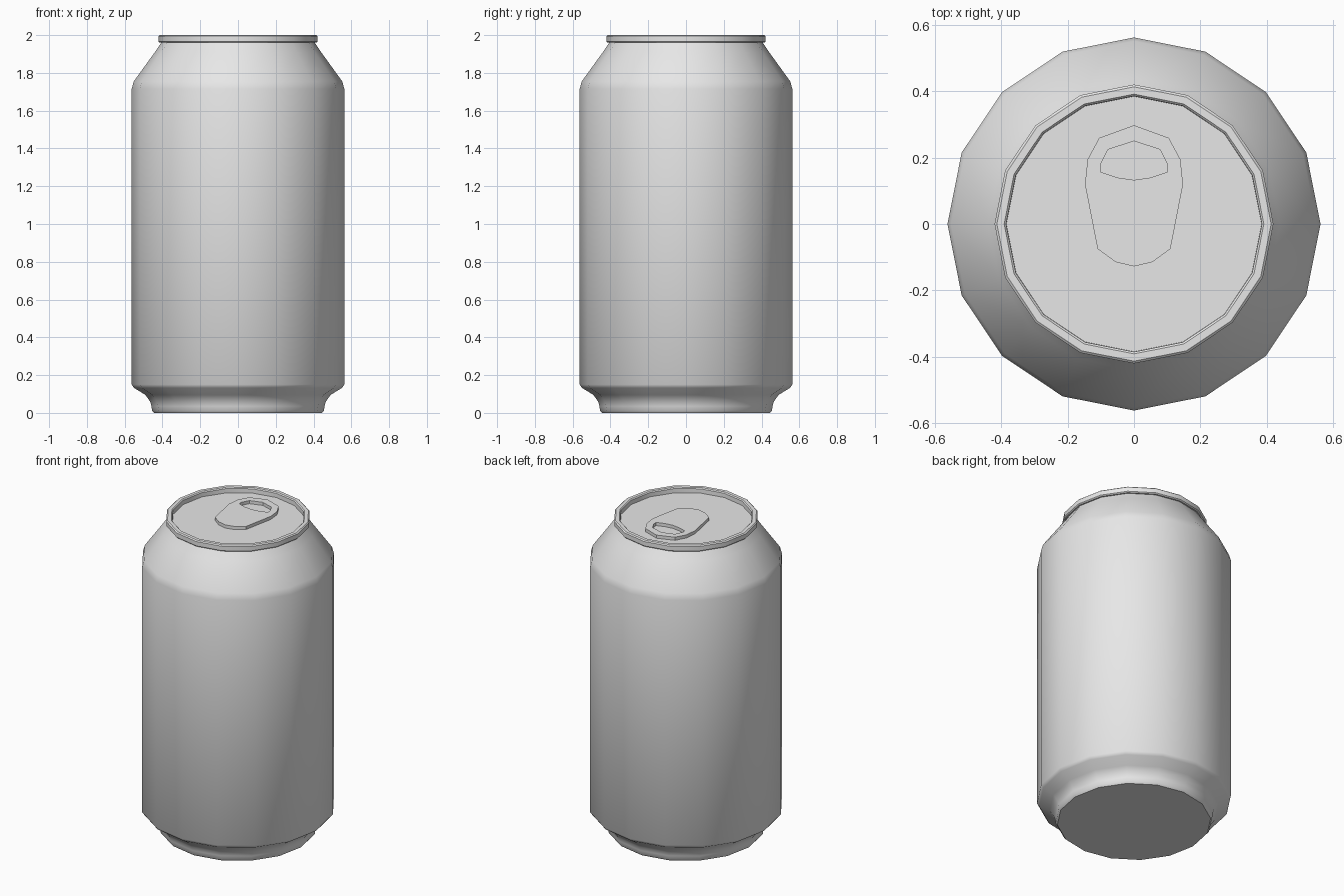
import bpy, bmesh, math

SIDES = 16

if "Cube" in bpy.data.objects:
    bpy.data.objects.remove(bpy.data.objects["Cube"])

metal = bpy.data.materials.new("grey metal")
metal.use_nodes = True
metal.diffuse_color = (0.8, 0.8, 0.8, 1)
metal.node_tree.nodes["Principled BSDF"].inputs["Base Color"].default_value = (0.8, 0.8, 0.8, 1)


def finish(obj, angle):
    obj.data.materials.clear()
    obj.data.materials.append(metal)
    bpy.ops.object.select_all(action='DESELECT')
    obj.select_set(True)
    bpy.context.view_layer.objects.active = obj
    bpy.ops.object.shade_smooth_by_angle(angle=math.radians(angle))


def lathe(name, profile, closed=False, cap=False, angle=40):
    """Turn a (radius, height) profile around z; optionally close it or cap its first ring."""
    bm = bmesh.new()
    rings = []
    for r, z in profile:
        ring = []
        for i in range(SIDES):
            a = math.tau * i / SIDES
            ring.append(bm.verts.new((r * math.cos(a), r * math.sin(a), z)))
        rings.append(ring)
    pairs = list(zip(rings, rings[1:]))
    if closed:
        pairs.append((rings[-1], rings[0]))
    for low, high in pairs:
        for i in range(SIDES):
            j = (i + 1) % SIDES
            bm.faces.new((low[i], low[j], high[j], high[i]))
    if cap:
        bm.faces.new(rings[0][::-1])
    mesh = bpy.data.meshes.new(name)
    bm.to_mesh(mesh)
    bm.free()
    obj = bpy.data.objects.new(name, mesh)
    bpy.context.collection.objects.link(obj)
    finish(obj, angle)
    return obj


# Body wall with the stepped foot, shoulder and neck
lathe("can_body", [(0.445, 0), (0.455, 0.012), (0.458, 0.035), (0.465, 0.06),
                   (0.49, 0.095), (0.55, 0.132), (0.563, 0.15), (0.563, 1.715),
                   (0.552, 1.755), (0.44, 1.91), (0.405, 1.962)], cap=True, angle=50)

# Rolled rim around the lid
lathe("rim", [(0.385, 1.96), (0.415, 1.96), (0.421, 1.966), (0.421, 1.994),
              (0.414, 2.0), (0.392, 2.0), (0.386, 1.994)], closed=True, angle=30)

# Recessed lid
bpy.ops.mesh.primitive_circle_add(vertices=SIDES, radius=0.388, fill_type='NGON',
                                  location=(0, 0, 1.967), rotation=(0, 0, math.pi / 2))
lid = bpy.context.object
lid.name = "lid"
finish(lid, 30)

# Pull tab: half outlines mirrored across x, hole cut by the inner outline
outer = [(0, 0.298), (0.105, 0.26), (0.14, 0.195), (0.148, 0.12),
         (0.11, -0.075), (0.055, -0.115), (0, -0.128)]
hole = [(0, 0.25), (0.078, 0.225), (0.101, 0.18), (0.101, 0.157),
        (0.05, 0.14), (0, 0.133)]
curve = bpy.data.curves.new("pull_tab", 'CURVE')
curve.dimensions = '2D'
curve.fill_mode = 'BOTH'
curve.extrude = 0.01
for half in (outer, hole):
    points = half + [(-x, y) for x, y in half[-2:0:-1]]
    spline = curve.splines.new('POLY')
    spline.points.add(len(points) - 1)
    for point, (x, y) in zip(spline.points, points):
        point.co = (x, y, 0, 1)
    spline.use_cyclic_u = True
tab = bpy.data.objects.new("pull_tab", curve)
tab.location.z = 1.978
bpy.context.collection.objects.link(tab)
bpy.ops.object.select_all(action='DESELECT')
tab.select_set(True)
bpy.context.view_layer.objects.active = tab
bpy.ops.object.convert(target='MESH')
finish(bpy.context.object, 30)
